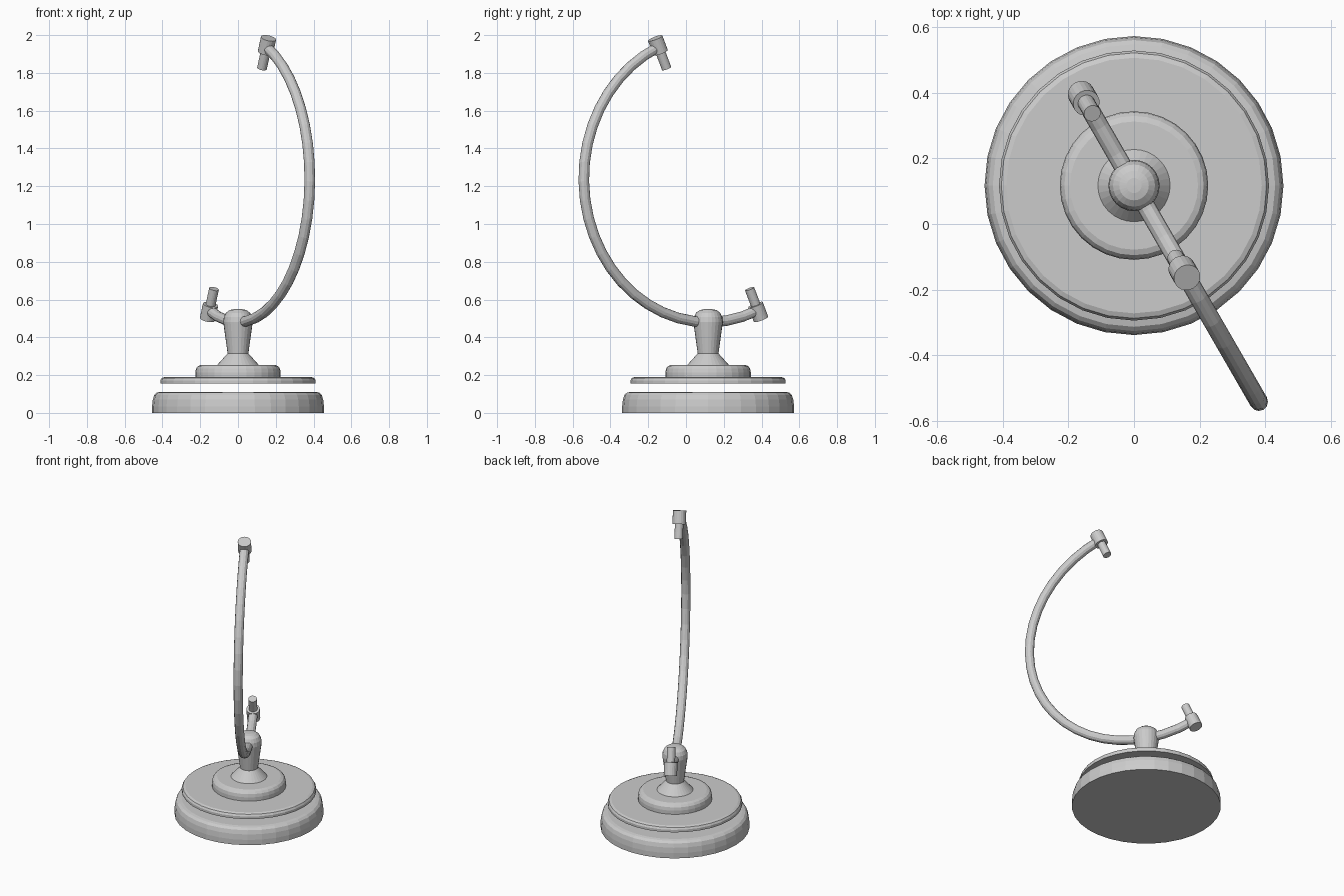
import bpy, bmesh, math
from mathutils import Vector, Matrix

if "Cube" in bpy.data.objects:
    bpy.data.objects.remove(bpy.data.objects["Cube"])

AXIS = Vector((0, 0.117, 0))                 # vertical axis of the stand
OUT = Vector((0.5, -math.sqrt(0.75), 0))     # horizontal direction the arm bulges towards
HUB = AXIS + Vector((0, 0, 1.24))            # centre of the arm's circle
RADIUS = 0.76
TILT = math.radians(23.5)


def finish(bm, name):
    bmesh.ops.remove_doubles(bm, verts=bm.verts, dist=1e-5)
    bmesh.ops.recalc_face_normals(bm, faces=bm.faces)
    mesh = bpy.data.meshes.new(name)
    bm.to_mesh(mesh)
    bm.free()
    obj = bpy.data.objects.new(name, mesh)
    bpy.context.collection.objects.link(obj)
    return obj


def lathe(name, profile, sides=32, matrix=Matrix.Translation(AXIS)):
    """Revolve (radius, height) points around local z, then place the result."""
    bm = bmesh.new()
    verts = [bm.verts.new((r, 0, z)) for r, z in profile]
    edges = [bm.edges.new(pair) for pair in zip(verts, verts[1:])]
    bmesh.ops.spin(bm, geom=verts + edges, cent=(0, 0, 0), axis=(0, 0, 1),
                   angle=math.tau, steps=sides)
    bm.transform(matrix)
    return finish(bm, name)


def radial(angle):
    return OUT * math.cos(angle) + Vector((0, 0, math.sin(angle)))


# Round foot and the thin plate floating just above it
lathe("base_foot", [(0, 0), (0.455, 0), (0.455, 0.035), (0.451, 0.07),
                    (0.443, 0.095), (0.43, 0.107), (0.412, 0.111), (0, 0.111)])
lathe("base_plate", [(0, 0.155), (0.411, 0.155), (0.411, 0.172), (0.404, 0.184),
                     (0.389, 0.19), (0, 0.19)])

# Raised tier, cone collar and domed post
lathe("pedestal", [(0.226, 0.19), (0.226, 0.215), (0.222, 0.235), (0.212, 0.248),
                   (0.195, 0.254), (0.11, 0.254), (0.055, 0.315)])
lathe("post", [(0.055, 0.315), (0.078, 0.48), (0.075, 0.507), (0.064, 0.53),
               (0.045, 0.544), (0.023, 0.549), (0, 0.55)], 24)

# Half-circle arm, swept as a round tube
steps, sides = 24, 12
side_dir = OUT.cross(Vector((0, 0, 1)))
bm = bmesh.new()
rings = []
for i in range(steps + 1):
    n = radial(math.pi / 2 - TILT - math.pi * i / steps)
    centre = HUB + n * RADIUS
    rings.append([bm.verts.new(centre + 0.028 * (n * math.cos(a) + side_dir * math.sin(a)))
                  for a in (math.tau * k / sides for k in range(sides))])
for a, b in zip(rings, rings[1:]):
    for k in range(sides):
        j = (k + 1) % sides
        bm.faces.new((a[k], a[j], b[j], b[k]))
bm.faces.new(rings[0])
bm.faces.new(rings[-1])
finish(bm, "curved_arm")

# Pivot cap and pin at each end of the arm, pointing at the hub
for label, angle in (("upper", math.pi / 2 - TILT), ("lower", -math.pi / 2 - TILT)):
    place = Matrix.Translation(HUB) @ radial(angle).to_track_quat('Z', 'Y').to_matrix().to_4x4()
    lathe(label + "_pivot", [(0, 0.636), (0.026, 0.636), (0.026, 0.728), (0.041, 0.728),
                             (0.041, 0.811), (0, 0.811)], 20, place)
